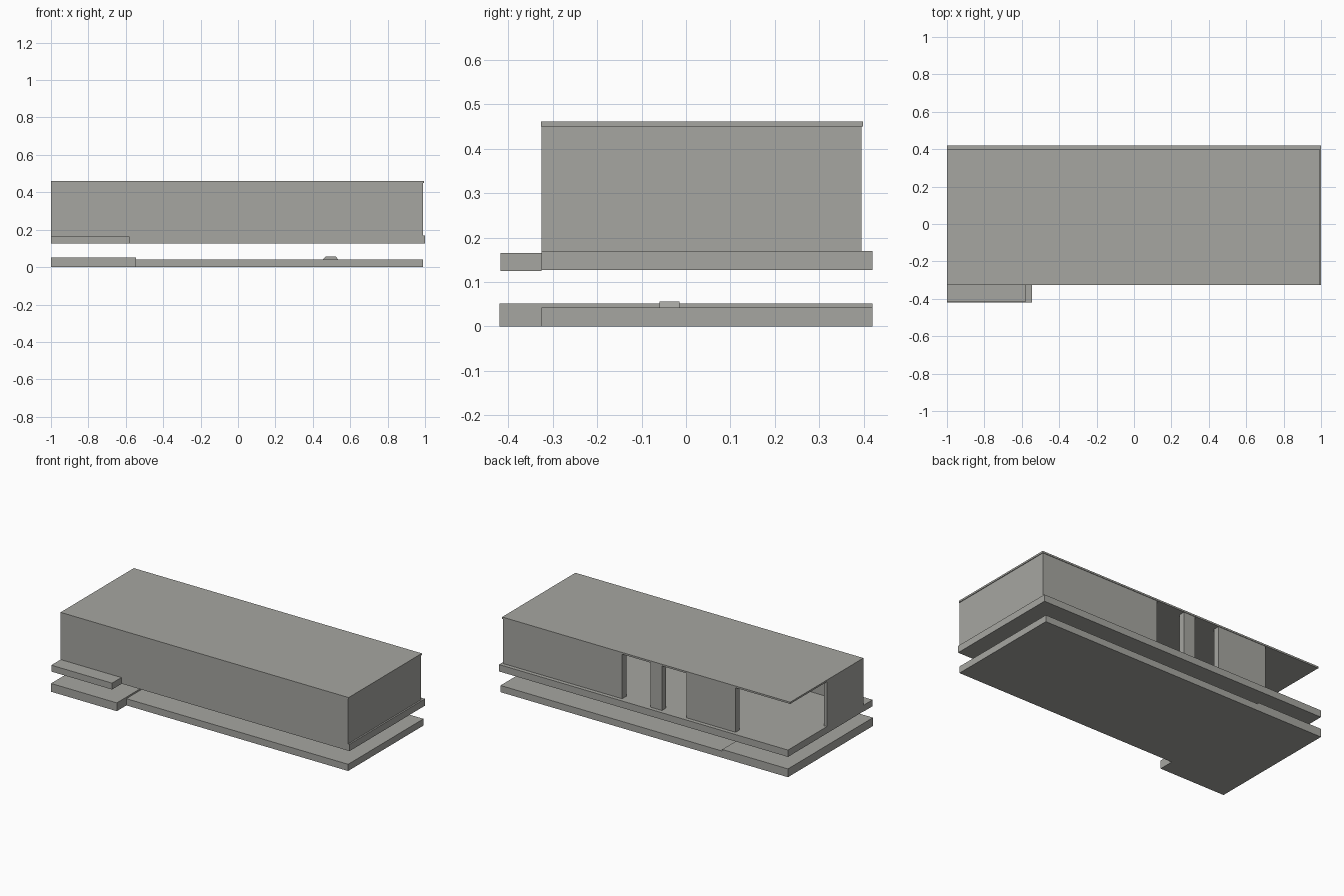
import bpy
import bmesh

cube = bpy.data.objects.get("Cube")
if cube:
    bpy.data.objects.remove(cube, do_unlink=True)

concrete = bpy.data.materials.new("warm grey concrete")
concrete.use_nodes = True
GREY = (0.38, 0.38, 0.355, 1)
concrete.diffuse_color = GREY
concrete.node_tree.nodes["Principled BSDF"].inputs["Base Color"].default_value = GREY


def finish(name, bm):
    bmesh.ops.recalc_face_normals(bm, faces=bm.faces)
    mesh = bpy.data.meshes.new(name)
    bm.to_mesh(mesh)
    bm.free()
    mesh.materials.append(concrete)
    obj = bpy.data.objects.new(name, mesh)
    bpy.context.collection.objects.link(obj)
    return obj


def prism(name, outline, bottom, top):
    """Extrude a flat outline between two heights."""
    bm = bmesh.new()
    face = bm.faces.new([bm.verts.new((x, y, bottom)) for x, y in outline])
    grown = bmesh.ops.extrude_face_region(bm, geom=[face])
    for v in grown["geom"]:
        if isinstance(v, bmesh.types.BMVert):
            v.co.z = top
    return finish(name, bm)


def block(name, x0, x1, y0, y1, z0, z1):
    return prism(name, [(x0, y0), (x1, y0), (x1, y1), (x0, y1)], z0, z1)


FRONT, BACK, EDGE = -0.325, 0.395, 0.42
LEFT, RIGHT = 0.99, -1.0
FLOOR, CEILING, THICK = 0.17, 0.45, 0.03

# Ground slab, with its slightly raised end reaching out under the porch
block("ground_slab", -0.545, LEFT, FRONT, EDGE, 0, 0.042)
block("ground_slab_raised_end", RIGHT, -0.545, -0.42, EDGE, 0, 0.052)

# Low stone on the ground slab
stone = block("low_stone", 0.455, 0.535, -0.06, -0.015, 0.042, 0.056)
for v in stone.data.vertices:
    if v.co.z > 0.05:
        v.co.x = 0.495 + (v.co.x - 0.495) * 0.7

# Raised floor and porch step
block("floor_slab", RIGHT, 1.0, FRONT, EDGE, 0.127, FLOOR)
block("porch_step", RIGHT, -0.58, -0.417, FRONT, 0.125, 0.165)

# Front wall, full left wall and the short right wall beside the terrace
block("front_wall", RIGHT, LEFT, FRONT, FRONT + THICK, FLOOR, CEILING)
block("left_wall", LEFT - THICK, LEFT, FRONT + THICK, BACK - THICK, FLOOR, CEILING)
block("right_wall", RIGHT, RIGHT + 0.02, FRONT + THICK, 0.035, FLOOR, CEILING)

# Back wall panels with tall openings between them
for label, x0, x1 in (("long", 0.165, LEFT), ("pier", -0.11, -0.03), ("middle", -0.62, -0.28)):
    block("back_wall_" + label, x0, x1, BACK - THICK - 0.01, BACK, FLOOR, CEILING)

# Flat roof spanning the rooms and the open corner terrace
block("flat_roof", RIGHT, LEFT + 0.004, FRONT - 0.001, BACK + 0.003, CEILING, 0.461)
